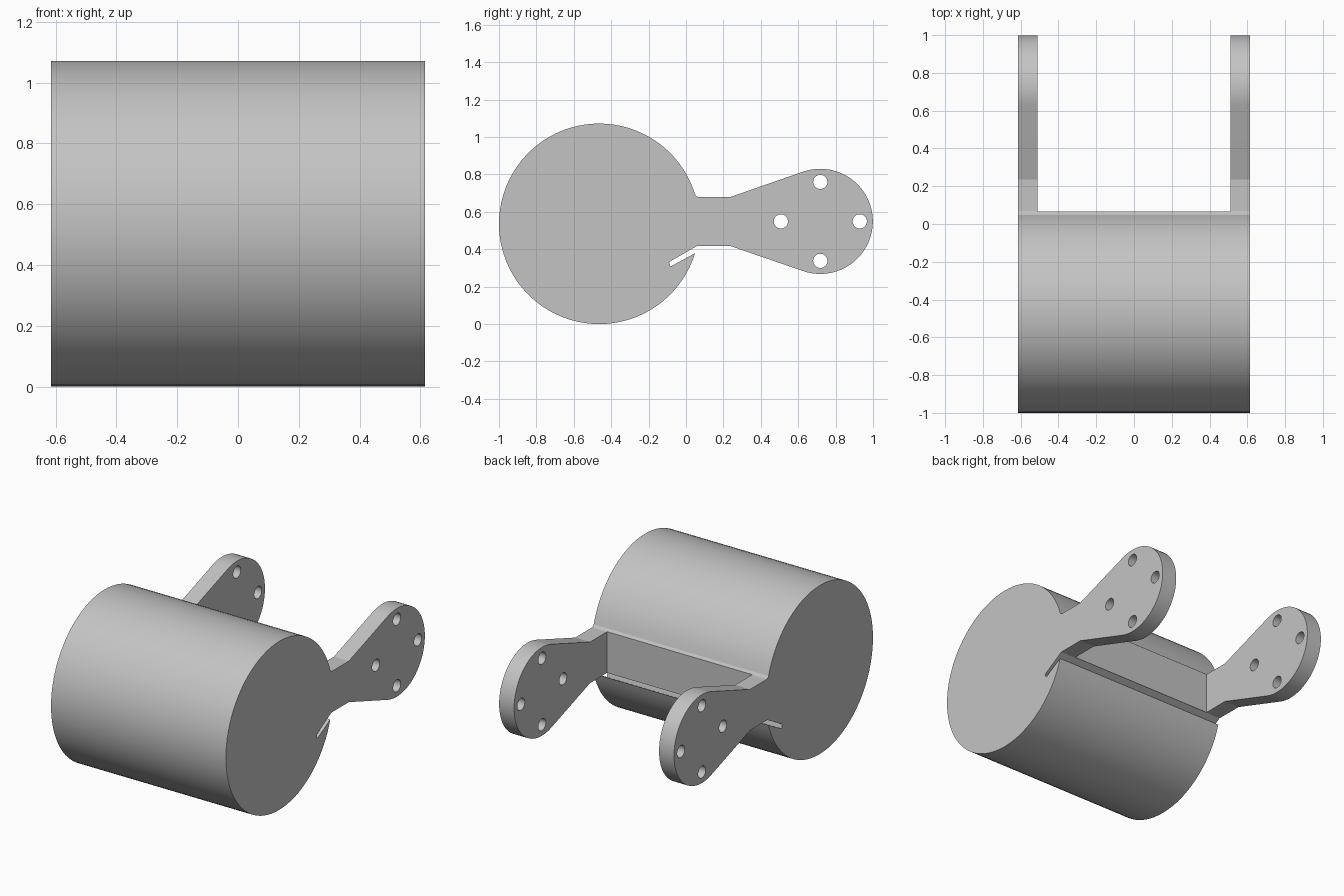
import bpy
import bmesh
from math import sin, cos, radians
from mathutils import Matrix

if "Cube" in bpy.data.objects:
    bpy.data.objects.remove(bpy.data.objects["Cube"])

HALF_WIDTH = 0.615
ARM_INNER = 0.51
WALL_Y = 0.065
DRUM = (-0.464, 0.536, 0.536)   # y, z, radius
PAD = (0.718, 0.549, 0.281)

grey = bpy.data.materials.new("plain grey")
grey.use_nodes = True
colour = (0.55, 0.55, 0.55, 1)
grey.diffuse_color = colour
grey.node_tree.nodes["Principled BSDF"].inputs["Base Color"].default_value = colour


def arc(circle, start, end, steps):
    y, z, r = circle
    angles = [radians(start + (end - start) * i / steps) for i in range(steps + 1)]
    return [(y + r * cos(a), z + r * sin(a)) for a in angles]


def finish(name, bm):
    bmesh.ops.recalc_face_normals(bm, faces=bm.faces)
    mesh = bpy.data.meshes.new(name)
    bm.to_mesh(mesh)
    bm.free()
    mesh.materials.append(grey)
    ob = bpy.data.objects.new(name, mesh)
    bpy.context.collection.objects.link(ob)
    return ob


def extrude_profile(name, points):
    bm = bmesh.new()
    face = bm.faces.new([bm.verts.new((-HALF_WIDTH, y, z)) for y, z in points])
    new = bmesh.ops.extrude_face_region(bm, geom=[face])["geom"]
    moved = [v for v in new if isinstance(v, bmesh.types.BMVert)]
    bmesh.ops.translate(bm, verts=moved, vec=(2 * HALF_WIDTH, 0, 0))
    return finish(name, bm)


def cut(target, cutter):
    mod = target.modifiers.new("cut", "BOOLEAN")
    mod.operation = "DIFFERENCE"
    mod.solver = "EXACT"
    mod.object = cutter
    bpy.context.view_layer.objects.active = target
    bpy.ops.object.modifier_apply(modifier=mod.name)
    bpy.data.objects.remove(cutter)


# Drum, slit and arm share one side profile
profile = arc(DRUM, 17, 343, 76)
profile += [(-0.083, 0.307), (-0.09, 0.332), (0.06, 0.418), (0.235, 0.418)]
profile += arc(PAD, -109, 109, 48)
profile += [(0.235, 0.679), (0.068, 0.679), (0.058, 0.682)]
body = extrude_profile("drum_with_arms", profile)

# Gap that separates the two arms
bm = bmesh.new()
gap = Matrix.Translation((0, WALL_Y + 1, 0.5)) @ Matrix.Diagonal((2 * ARM_INNER, 2, 2, 1))
bmesh.ops.create_cube(bm, size=1, matrix=gap)
cut(body, finish("gap_cutter", bm))

# Four bolt holes through both arm pads
bm = bmesh.new()
for dy, dz in [(1, 0), (-1, 0), (0, 1), (0, -1)]:
    place = Matrix.Translation((0, PAD[0] + 0.211 * dy, PAD[1] + 0.211 * dz))
    bmesh.ops.create_cone(bm, cap_ends=True, segments=32, radius1=0.038, radius2=0.038,
                          depth=2, matrix=place @ Matrix.Rotation(radians(90), 4, "Y"))
cut(body, finish("hole_cutter", bm))

# Smooth the round walls, keep the creases crisp
bpy.ops.object.select_all(action="DESELECT")
body.select_set(True)
bpy.context.view_layer.objects.active = body
bpy.ops.object.shade_smooth_by_angle(angle=radians(14))
